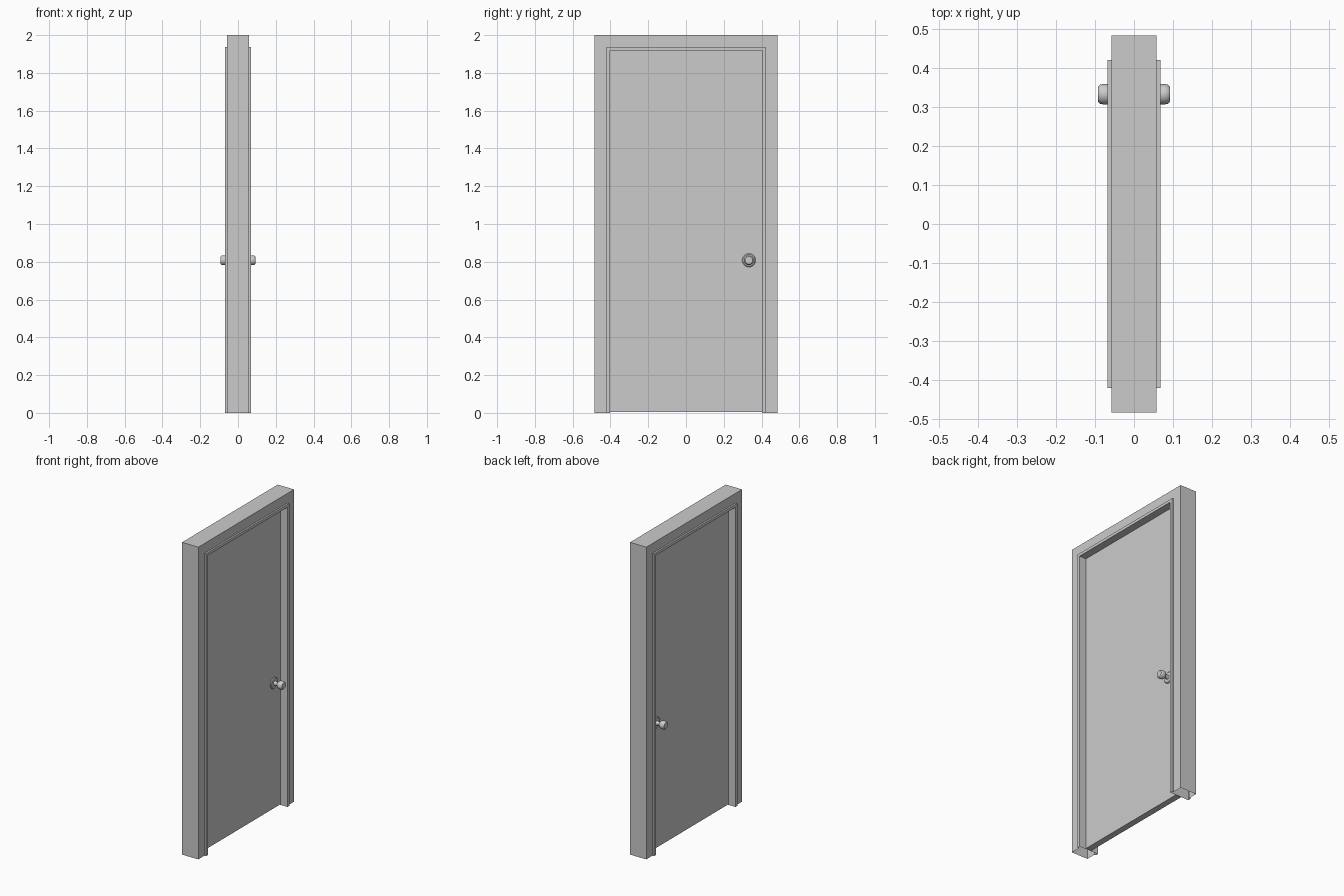
import bpy, bmesh, math

if "Cube" in bpy.data.objects:
    bpy.data.objects.remove(bpy.data.objects["Cube"])

H, HALF_W = 2.0, 0.484          # overall height, half width
FRAME_X, LIP_X, LEAF_X = 0.0577, 0.0686, 0.02
LIP_IN, OPEN_IN = 0.063, 0.081  # insets from the outer edge


def finish(name, bm):
    bmesh.ops.recalc_face_normals(bm, faces=bm.faces)
    mesh = bpy.data.meshes.new(name)
    bm.to_mesh(mesh)
    bm.free()
    obj = bpy.data.objects.new(name, mesh)
    bpy.context.collection.objects.link(obj)
    return obj


# Door frame: a stepped section swept up, over and down, open at the floor
section = [(0, -FRAME_X), (LIP_IN, -FRAME_X), (LIP_IN, -LIP_X), (OPEN_IN, -LIP_X),
           (OPEN_IN, LIP_X), (LIP_IN, LIP_X), (LIP_IN, FRAME_X), (0, FRAME_X)]
bm = bmesh.new()
rings = []
for side, top in ((-1, 0), (-1, 1), (1, 1), (1, 0)):
    rings.append([bm.verts.new((x, side * (HALF_W - d), top * (H - d))) for d, x in section])
for a, b in zip(rings, rings[1:]):
    for i in range(len(section)):
        j = (i + 1) % len(section)
        bm.faces.new((a[i], a[j], b[j], b[i]))
# The sweep is open at the floor, so orient it outward explicitly
frame = finish("door_frame", bm)
top_face = max(frame.data.polygons, key=lambda p: p.center.z)
if top_face.normal.z < 0:
    frame.data.flip_normals()

# Door leaf, set back within the frame
leaf_bottom, leaf_top = 0.005, H - OPEN_IN
bm = bmesh.new()
bmesh.ops.create_cube(bm, size=1)
for v in bm.verts:
    v.co.x *= 2 * LEAF_X
    v.co.y *= 2 * (HALF_W - OPEN_IN)
    v.co.z = leaf_top if v.co.z > 0 else leaf_bottom
finish("door_leaf", bm)


# Door knobs: rosette, neck and rounded grip turned about the x axis
profile = [(0.019, 0.036), (0.023, 0.036), (0.027, 0.031), (0.028, 0.014),
           (0.034, 0.012), (0.050, 0.012), (0.055, 0.018), (0.062, 0.0245),
           (0.069, 0.026), (0.080, 0.026), (0.087, 0.0245), (0.0917, 0.020)]


def knob(name, side, y=0.333, z=0.808, sides=24):
    bm = bmesh.new()
    rings = []
    for x, r in profile:
        angles = [2 * math.pi * k / sides for k in range(sides)]
        rings.append([bm.verts.new((side * x, y + r * math.cos(t), z + r * math.sin(t)))
                      for t in angles])
    for a, b in zip(rings, rings[1:]):
        for k in range(sides):
            n = (k + 1) % sides
            bm.faces.new((a[k], a[n], b[n], b[k]))
    bm.faces.new(rings[0])
    bm.faces.new(rings[-1])
    obj = finish(name, bm)
    bpy.ops.object.select_all(action='DESELECT')
    obj.select_set(True)
    bpy.context.view_layer.objects.active = obj
    bpy.ops.object.shade_smooth_by_angle(angle=math.radians(35))


knob("knob_right", 1)
knob("knob_left", -1)
